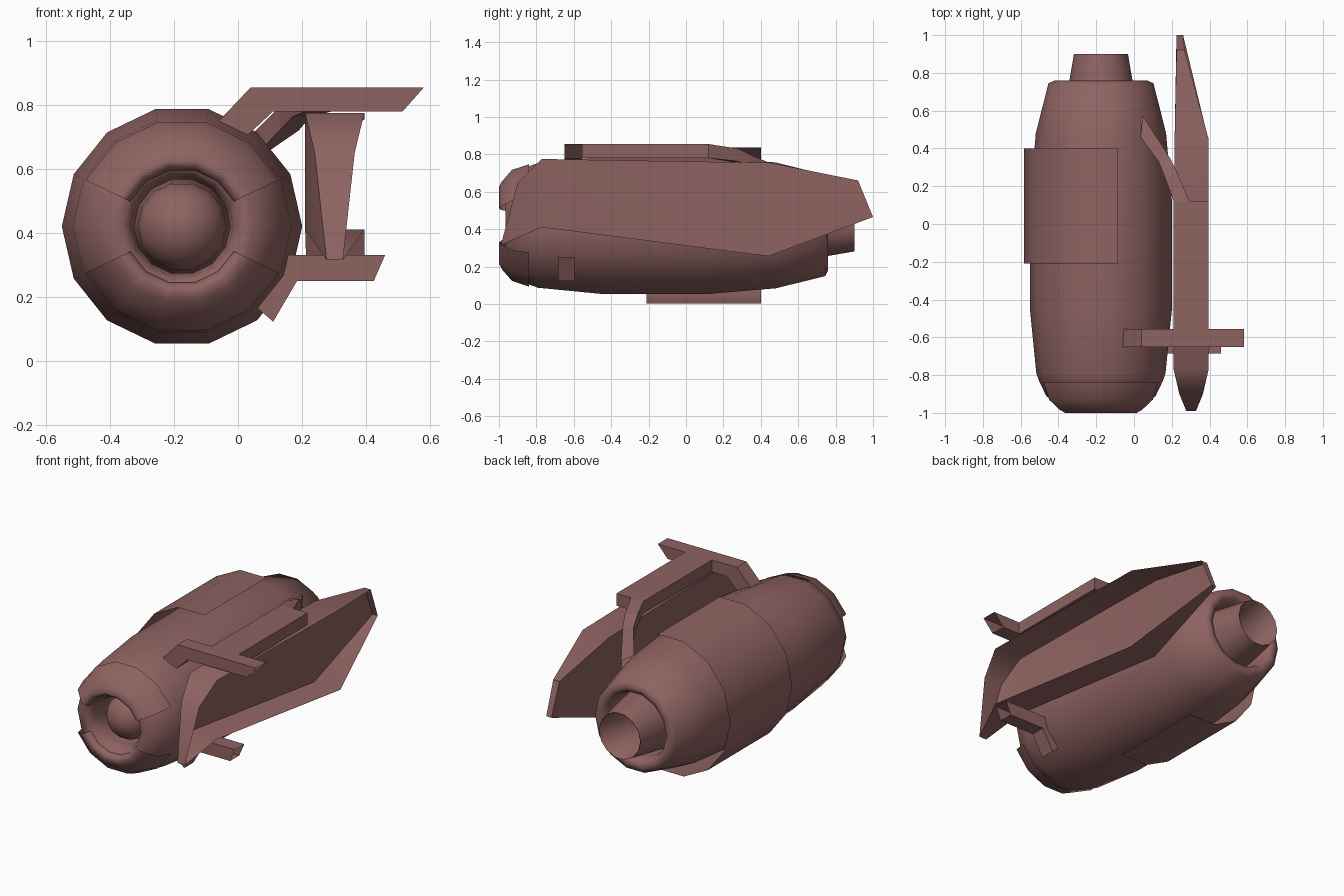
import bpy, bmesh, math

if "Cube" in bpy.data.objects:
    bpy.data.objects.remove(bpy.data.objects["Cube"])

CX, CZ, SIDES = -0.175, 0.42, 14

# Dull red paint shared by every part
paint = bpy.data.materials.new("dull_red_paint")
paint.diffuse_color = (0.27, 0.125, 0.12, 1)
paint.use_nodes = True
paint.node_tree.nodes["Principled BSDF"].inputs["Base Color"].default_value = paint.diffuse_color


def finish(name, bm, smooth=None):
    bmesh.ops.recalc_face_normals(bm, faces=bm.faces)
    me = bpy.data.meshes.new(name)
    bm.to_mesh(me)
    bm.free()
    me.materials.append(paint)
    ob = bpy.data.objects.new(name, me)
    bpy.context.collection.objects.link(ob)
    if smooth:
        bpy.ops.object.select_all(action='DESELECT')
        ob.select_set(True)
        bpy.context.view_layer.objects.active = ob
        bpy.ops.object.shade_smooth_by_angle(angle=math.radians(smooth))
    return ob


def loft(bm, rows, closed=False):
    """Skin successive rows of points."""
    rows = [[bm.verts.new(p) for p in row] for row in rows]
    n = len(rows[0])
    for a, b in zip(rows, rows[1:]):
        for i in range(n if closed else n - 1):
            j = (i + 1) % n
            bm.faces.new((a[i], a[j], b[j], b[i]))


def revolve(name, profile, first=0, last=SIDES):
    """Turn a (y, radius) profile about the nacelle axis, between two side numbers."""
    full = last - first == SIDES
    steps = range(first, last if full else last + 1)
    angles = [2 * math.pi * k / SIDES for k in steps]
    bm = bmesh.new()
    loft(bm, [[(CX + r * math.cos(a), y, CZ + r * math.sin(a)) for a in angles]
              for y, r in profile], full)
    bmesh.ops.remove_doubles(bm, verts=bm.verts, dist=0.0005)
    return finish(name, bm, 60)


def tube(name, sections):
    """Open-ended hollow bar through rectangular sections."""
    bm = bmesh.new()
    loft(bm, sections, True)
    return finish(name, bm)


# Nacelle cowling: intake throat, outer skin, rear rim and inner duct
revolve("nacelle", [
    (-0.60, 0.150), (-0.88, 0.150), (-0.935, 0.160), (-0.965, 0.185),
    (-0.965, 0.225), (-0.91, 0.29), (-0.83, 0.328), (-0.79, 0.342),
    (-0.45, 0.376), (0.12, 0.376), (0.48, 0.345), (0.745, 0.278),
    (0.76, 0.245), (0.75, 0.215), (0.70, 0.20), (0.55, 0.20)])

# Upper and lower intake lips, leaving gaps at the sides
for label, start in (("upper", 1), ("lower", 8)):
    revolve(label + "_intake_lip", [
        (-0.965, 0.180), (-0.99, 0.190), (-1.0, 0.21), (-0.985, 0.24),
        (-0.93, 0.305), (-0.84, 0.335)], start, start + 5)

# Intake hub with a domed nose
dome = [math.pi / 2 * k / 6 for k in range(6, -1, -1)]
revolve("intake_hub", [(-0.80 - 0.14 * math.sin(t), 0.14 * math.cos(t)) for t in dome]
        + [(-0.60, 0.15)])

# Exhaust nozzle, hollow
revolve("exhaust_nozzle", [(0.55, 0.20), (0.76, 0.167), (0.90, 0.143),
                           (0.895, 0.137), (0.55, 0.14)])

# Wrap-around cowl sheet on the left side
sheet = revolve("cowl_sheet", [(-0.21, 0.42), (0.40, 0.42)], 3, 11)
for v in sheet.data.vertices:
    v.co.x = CX + (v.co.x - CX) * 0.97
    v.co.z = max(0.0, CZ + (v.co.z - CZ) * 1.02)

# Side panel: inner wall with a rim, open to the right (y, z, left x, right x)
outline = [(-0.77, 0.41, 0.21, 0.395), (-0.99, 0.315, 0.277, 0.328),
           (-0.90, 0.65, 0.24, 0.365), (-0.77, 0.775, 0.21, 0.395),
           (0.45, 0.755, 0.215, 0.395), (0.92, 0.66, 0.225, 0.268),
           (1.0, 0.465, 0.225, 0.26), (0.44, 0.255, 0.215, 0.395)]
bm = bmesh.new()
left = [bm.verts.new((l, y, z)) for y, z, l, r in outline]
right = [bm.verts.new((r, y, z)) for y, z, l, r in outline]
for i in range(len(outline)):
    j = (i + 1) % len(outline)
    bm.faces.new((left[i], left[j], right[j], right[i]))
bm.faces.new(left[:4])
bm.faces.new((left[0], left[3], left[4], left[7]))
bm.faces.new(left[4:])
finish("side_panel", bm, 48)


# Clamps: hollow bars bent in the front plane (upper edge / lower edge points)
def clamp(name, y0, y1, pairs):
    tube(name, [[(a[0], y0, a[1]), (a[0], y1, a[1]),
                 (b[0], y1, b[1]), (b[0], y0, b[1])] for a, b in pairs])


clamp("upper_clamp", -0.65, -0.555, [
    ((-0.06, 0.75), (0.03, 0.705)), ((0.04, 0.855), (0.11, 0.78)),
    ((0.582, 0.855), (0.515, 0.78))])
clamp("lower_clamp", -0.685, -0.595, [
    ((0.06, 0.165), (0.11, 0.122)), ((0.15, 0.33), (0.185, 0.25)),
    ((0.46, 0.33), (0.425, 0.25))])

# Beam along the top of the side panel
bm = bmesh.new()
bmesh.ops.create_cube(bm, size=1)
for v in bm.verts:
    v.co = (0.3025 + v.co.x * 0.185, -0.2175 + v.co.y * 0.675, 0.8175 + v.co.z * 0.075)
finish("top_beam", bm)

# Strut bending from the beam down to the nacelle (left xy, right xy, low z, high z)
path = [((0.21, 0.12), (0.295, 0.12), 0.78, 0.855),
        ((0.17, 0.23), (0.225, 0.28), 0.762, 0.83),
        ((0.13, 0.33), (0.19, 0.35), 0.72, 0.795),
        ((0.035, 0.46), (0.045, 0.575), 0.62, 0.70)]
tube("rear_strut", [[(*a, lo), (*b, lo), (*b, hi), (*a, hi)] for a, b, lo, hi in path])
